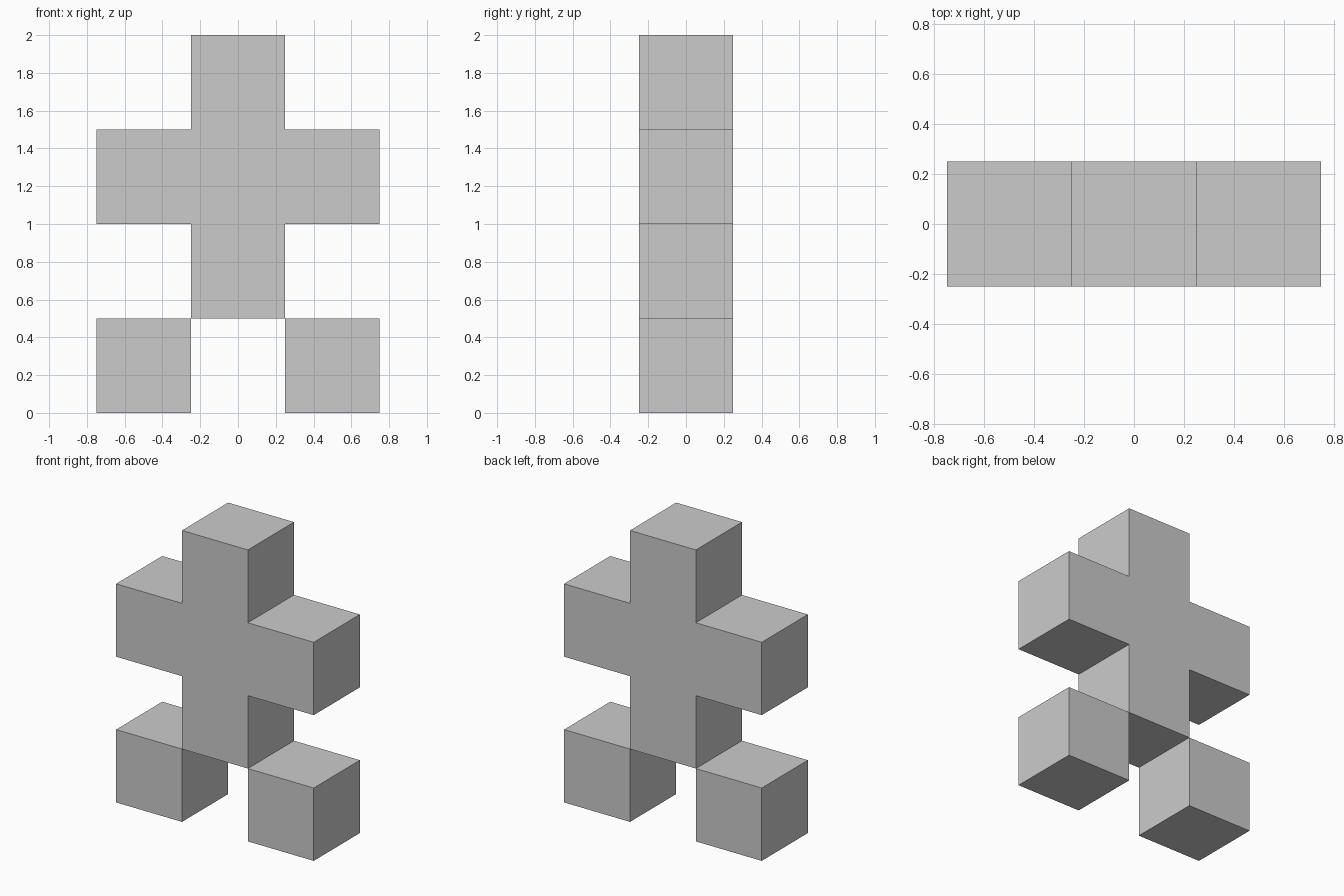
import bpy
import bmesh

if "Cube" in bpy.data.objects:
    bpy.data.objects.remove(bpy.data.objects["Cube"])

U = 0.5  # edge length of one block


def extrude_profile(name, profile):
    """Solid from an x/z outline, one block deep and centred on y = 0."""
    bm = bmesh.new()
    face = bm.faces.new([bm.verts.new((x, -U / 2, z)) for x, z in profile])
    result = bmesh.ops.extrude_face_region(bm, geom=[face], use_keep_orig=True)
    moved = [v for v in result["geom"] if isinstance(v, bmesh.types.BMVert)]
    bmesh.ops.translate(bm, verts=moved, vec=(0, U, 0))
    bmesh.ops.recalc_face_normals(bm, faces=bm.faces)
    mesh = bpy.data.meshes.new(name)
    bm.to_mesh(mesh)
    bm.free()
    obj = bpy.data.objects.new(name, mesh)
    bpy.context.collection.objects.link(obj)
    return obj


# Cross-shaped upper body: head, arms and waist in one solid
right = [(0.25, 0.5), (0.25, 1.0), (0.75, 1.0), (0.75, 1.5), (0.25, 1.5), (0.25, 2.0)]
left = [(-x, z) for x, z in reversed(right)]
extrude_profile("cross_body", right + left)

# Two feet touching the waist along its lower edges
for side, x in (("left", -U), ("right", U)):
    bpy.ops.mesh.primitive_cube_add(size=U, location=(x, 0, U / 2))
    bpy.context.object.name = side + "_foot"
